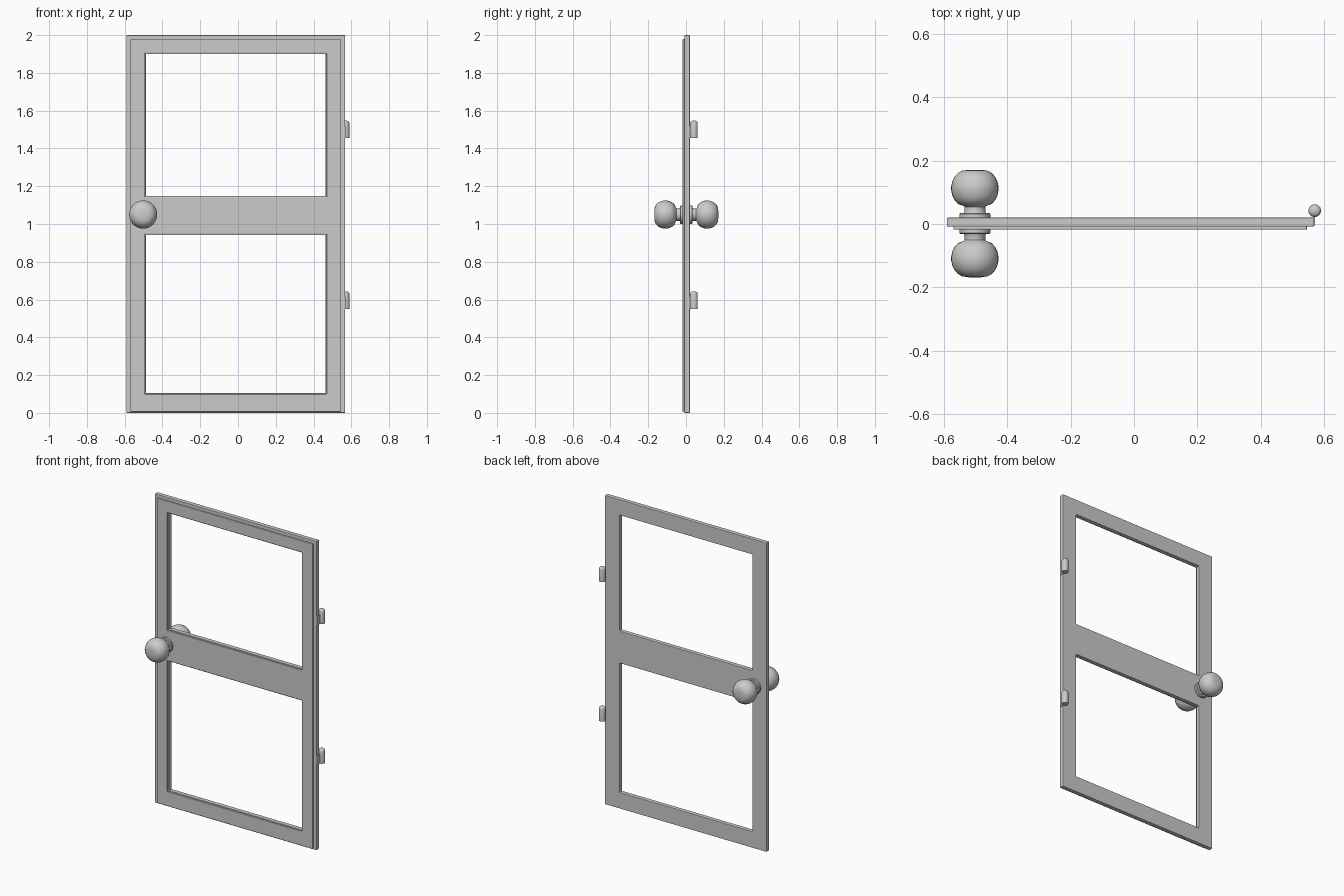
import bpy, bmesh, math
from mathutils import Matrix

if "Cube" in bpy.data.objects:
    bpy.data.objects.remove(bpy.data.objects["Cube"])


def finish(name, bm, smooth=False):
    bmesh.ops.recalc_face_normals(bm, faces=bm.faces)
    me = bpy.data.meshes.new(name)
    bm.to_mesh(me)
    bm.free()
    ob = bpy.data.objects.new(name, me)
    bpy.context.collection.objects.link(ob)
    if smooth:
        bpy.ops.object.select_all(action='DESELECT')
        ob.select_set(True)
        bpy.context.view_layer.objects.active = ob
        bpy.ops.object.shade_smooth_by_angle(angle=math.radians(35))
    return ob


def frame(name, xs, zs, y0, y1, bevel):
    """Flat frame with two window openings, from grid lines xs and zs."""
    bm = bmesh.new()
    v = [[bm.verts.new((x, y0, z)) for z in zs] for x in xs]
    for i in range(len(xs) - 1):
        for j in range(len(zs) - 1):
            if i == 1 and j in (1, 3):
                continue
            bm.faces.new((v[i][j], v[i + 1][j], v[i + 1][j + 1], v[i][j + 1]))
    ext = bmesh.ops.extrude_face_region(bm, geom=bm.faces[:], use_keep_orig=True)
    for e in ext["geom"]:
        if isinstance(e, bmesh.types.BMVert):
            e.co.y = y1
    ob = finish(name, bm)
    mod = ob.modifiers.new("edge_bevel", 'BEVEL')
    mod.width = bevel
    mod.segments = 2
    mod.limit_method = 'ANGLE'
    return ob


def lathe(name, profile, matrix, steps=32):
    """Spin (radius, height) points about local z, then place."""
    bm = bmesh.new()
    vs = [bm.verts.new((r, 0, h)) for r, h in profile]
    es = [bm.edges.new(p) for p in zip(vs, vs[1:])]
    bmesh.ops.spin(bm, geom=vs + es, cent=(0, 0, 0), axis=(0, 0, 1),
                   angle=math.tau, steps=steps)
    bmesh.ops.remove_doubles(bm, verts=bm.verts, dist=1e-5)
    bmesh.ops.transform(bm, matrix=matrix, verts=bm.verts)
    return finish(name, bm, True)


def box(name, lo, hi):
    bm = bmesh.new()
    bmesh.ops.create_cube(bm, size=1)
    for v in bm.verts:
        v.co = [(a + b) / 2 + c * (b - a) for a, b, c in zip(lo, hi, v.co)]
    return finish(name, bm)


# Door slab and the raised front moulding
frame("door_slab", (-0.59, -0.488, 0.463, 0.567),
      (0, 0.105, 0.941, 1.149, 1.899, 2), 0.02, -0.008, 0.003)
frame("front_moulding", (-0.57, -0.494, 0.469, 0.546),
      (0.006, 0.099, 0.947, 1.143, 1.905, 1.98), -0.007, -0.018, 0.004)

# Knobs on both sides: rose, neck and squashed ball
neck = [(0, -0.005), (0.049, -0.005), (0.049, 0.011), (0.045, 0.015),
        (0.035, 0.015), (0.033, 0.02), (0.033, 0.034), (0.036, 0.037)]
ball = [(0.053, 0.043), (0.064, 0.055), (0.071, 0.069), (0.0745, 0.086),
        (0.0745, 0.099), (0.071, 0.115), (0.064, 0.129), (0.053, 0.141),
        (0.04, 0.148), (0.02, 0.151), (0, 0.151)]
for name, y, s in (("back_knob", 0.02, -1), ("front_knob", -0.017, 1)):
    lathe(name, neck + ball, Matrix.Translation((-0.502, y, 1.05))
          @ Matrix.Rotation(s * math.pi / 2, 4, 'X'))

# Hinges: domed barrel and the leaf joining it to the door edge
barrel = [(0, 0), (0.02, 0), (0.02, 0.078), (0.0175, 0.086),
          (0.011, 0.091), (0, 0.093)]
for name, z in (("lower_hinge", 0.551), ("upper_hinge", 1.455)):
    lathe(name + "_barrel", barrel, Matrix.Translation((0.57, 0.042, z)), 24)
    box(name + "_leaf", (0.564, -0.005, z), (0.571, 0.04, z + 0.062))
